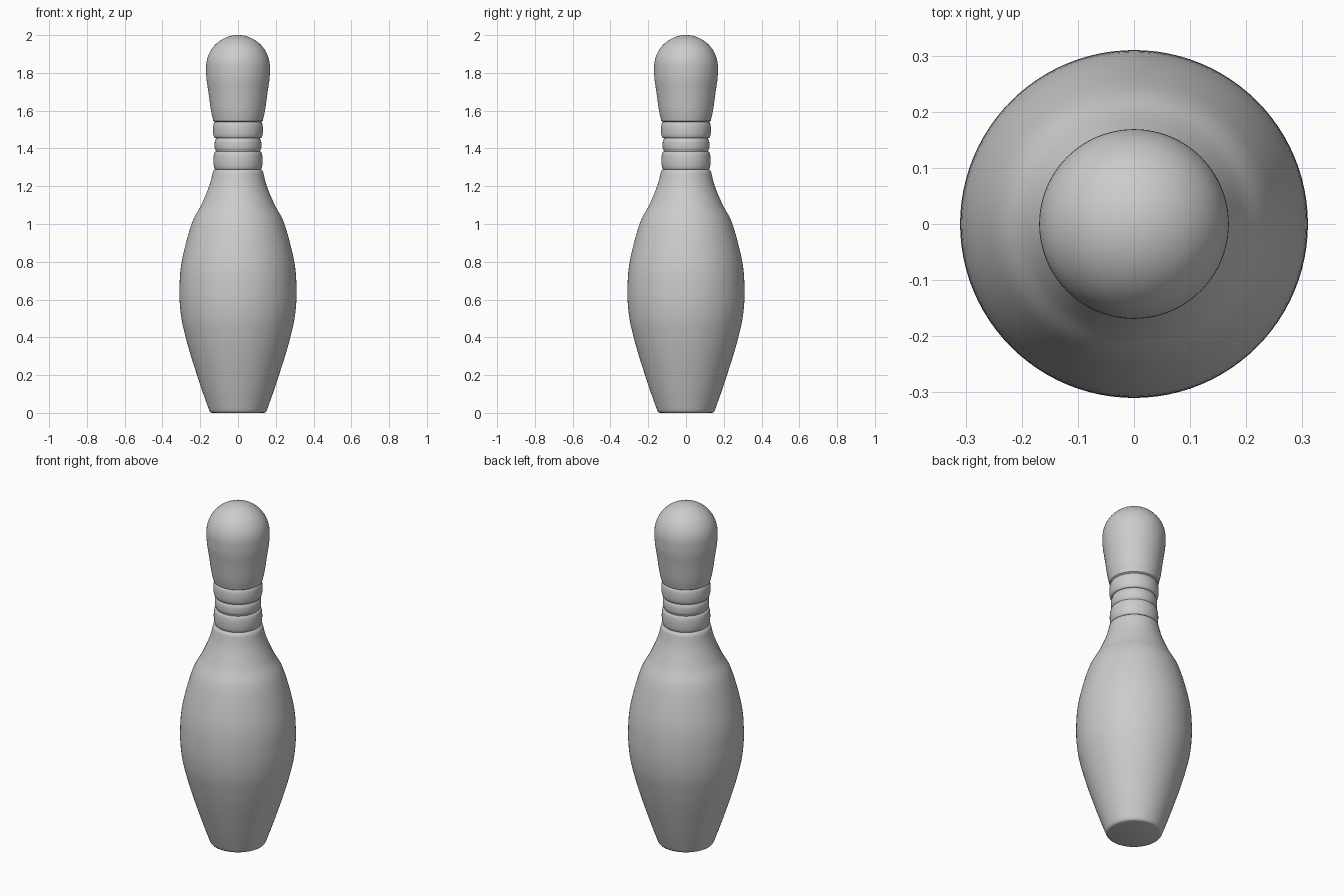
import bpy, math
from mathutils import Vector

if "Cube" in bpy.data.objects:
    bpy.data.objects.remove(bpy.data.objects["Cube"])

SIDES = 96


def smooth_curve(pts, steps=6):
    # Catmull-Rom curve through (radius, height) points
    p = [Vector(q) for q in pts]
    p = [2 * p[0] - p[1]] + p + [2 * p[-1] - p[-2]]
    out = []
    for i in range(1, len(p) - 2):
        a, b, c, d = p[i - 1:i + 3]
        for k in range(steps):
            t = k / steps
            out.append(0.5 * (2 * b + (c - a) * t + (2 * a - 5 * b + 4 * c - d) * t * t
                              + (3 * b - a - 3 * c + d) * t ** 3))
    return out + [p[-2]]


def lathe(name, profile, closed=False):
    # Spin a profile around z, either as a closed ring or capped at both ends
    n = len(profile)
    verts = [(r * math.cos(a), r * math.sin(a), z)
             for r, z in profile
             for a in (2 * math.pi * s / SIDES for s in range(SIDES))]
    faces = []
    for i in range(n if closed else n - 1):
        j = (i + 1) % n
        for s in range(SIDES):
            t = (s + 1) % SIDES
            faces.append((i * SIDES + s, i * SIDES + t, j * SIDES + t, j * SIDES + s))
    if not closed:
        faces.append(tuple(reversed(range(SIDES))))
        faces.append(tuple(range((n - 1) * SIDES, n * SIDES)))
    mesh = bpy.data.meshes.new(name)
    mesh.from_pydata(verts, [], faces)
    obj = bpy.data.objects.new(name, mesh)
    bpy.context.collection.objects.link(obj)
    bpy.ops.object.select_all(action='DESELECT')
    obj.select_set(True)
    bpy.context.view_layer.objects.active = obj
    bpy.ops.object.shade_smooth_by_angle(angle=math.radians(40))
    return obj


# Pin: rounded foot, belly, neck, head with a hemispherical crown
foot = [(0.138, 0.0), (0.146, 0.003), (0.151, 0.01)]
belly = smooth_curve([(0.155, 0.02), (0.187, 0.11), (0.217, 0.2), (0.249, 0.3), (0.277, 0.4),
                      (0.301, 0.51), (0.31, 0.64), (0.298, 0.8), (0.246, 1.0), (0.195, 1.1),
                      (0.153, 1.2), (0.132, 1.28)])
neck = smooth_curve([(0.121, 1.289), (0.117, 1.34), (0.117, 1.385), (0.123, 1.40),
                     (0.123, 1.435), (0.117, 1.453), (0.118, 1.50), (0.122, 1.54)], 3)
head = smooth_curve([(0.131, 1.546), (0.143, 1.6), (0.157, 1.7), (0.167, 1.77), (0.169, 1.83)])
crown = [(0.169 * math.cos(a), 1.83 + 0.17 * math.sin(a))
         for a in (math.pi / 2 * k / 17 for k in range(1, 17))] + [(0.001, 2.0)]
lathe("pin", foot + belly + neck + head + crown)

# Two rounded neck bands
for name, low, high, radius in (("lower_band", 1.287, 1.384, 0.130),
                                ("upper_band", 1.454, 1.542, 0.132)):
    mid, half = (low + high) / 2, (high - low) / 2
    arc = [-math.pi / 2 + math.pi * k / 16 for k in range(17)]
    outer = [(radius - 0.016 + 0.016 * math.cos(a) ** 0.6 if abs(a) < 1.57 else radius - 0.016,
              mid + half * math.sin(a)) for a in arc]
    lathe(name, outer + [(0.105, high), (0.105, low)], closed=True)
